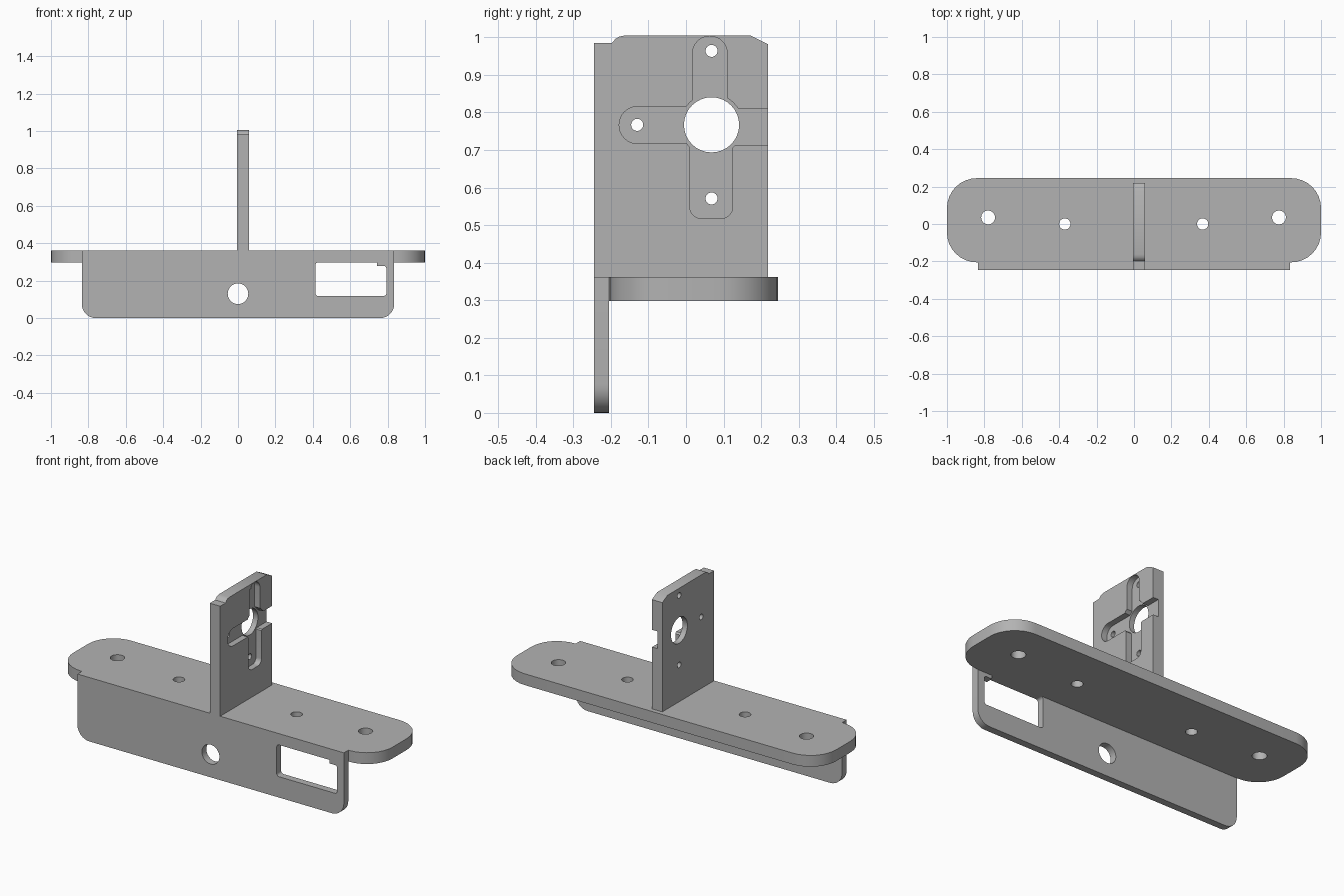
import bpy, bmesh, math
from mathutils import Vector

old = bpy.data.objects.get("Cube")
if old:
    bpy.data.objects.remove(old, do_unlink=True)

grey = bpy.data.materials.new("plain_grey")
grey.use_nodes = True
colour = (0.45, 0.45, 0.45, 1)
grey.diffuse_color = colour
grey.node_tree.nodes["Principled BSDF"].inputs["Base Color"].default_value = colour


def rounded(corners, steps=8):
    """Outline from (u, v, radius) corners, each filleted by its radius."""
    out = []
    for i, (u, v, r) in enumerate(corners):
        p = Vector((u, v))
        if r == 0:
            out.append(p)
            continue
        a = (Vector(corners[i - 1][:2]) - p).normalized()
        b = (Vector(corners[(i + 1) % len(corners)][:2]) - p).normalized()
        half = a.angle(b) / 2
        centre = p + (a + b).normalized() * r / math.sin(half)
        start = p + a * r / math.tan(half) - centre
        end = p + b * r / math.tan(half) - centre
        sweep = math.atan2(start.x * end.y - start.y * end.x, start.dot(end))
        for k in range(steps + 1):
            t = sweep * k / steps
            c, s = math.cos(t), math.sin(t)
            out.append(centre + Vector((start.x * c - start.y * s,
                                        start.x * s + start.y * c)))
    return out


def rect(u0, v0, u1, v1, r=0.0):
    return rounded([(u0, v0, r), (u1, v0, r), (u1, v1, r), (u0, v1, r)])


def circle(u, v, r, n=32):
    return [Vector((u + r * math.cos(math.tau * k / n),
                    v + r * math.sin(math.tau * k / n))) for k in range(n)]


def prism(name, outline, axis, lo, hi):
    """Extrude a flat outline along one axis from lo to hi."""
    place = {"x": lambda p, d: (d, p.x, p.y),
             "y": lambda p, d: (p.x, d, p.y),
             "z": lambda p, d: (p.x, p.y, d)}[axis]
    bm = bmesh.new()
    low = [bm.verts.new(place(p, lo)) for p in outline]
    high = [bm.verts.new(place(p, hi)) for p in outline]
    bm.faces.new(low)
    bm.faces.new(high)
    for i in range(len(low)):
        bm.faces.new((low[i - 1], low[i], high[i], high[i - 1]))
    bmesh.ops.recalc_face_normals(bm, faces=bm.faces)
    mesh = bpy.data.meshes.new(name)
    bm.to_mesh(mesh)
    bm.free()
    mesh.materials.append(grey)
    obj = bpy.data.objects.new(name, mesh)
    bpy.context.collection.objects.link(obj)
    return obj


def plate(name, outline, axis, lo, hi, cuts):
    """Prism with (outline, cut_lo, cut_hi) pieces removed."""
    obj = prism(name, outline, axis, lo, hi)
    cutters = [prism("cutter", o, axis, a, b) for o, a, b in cuts]
    for cutter in cutters:
        cutter.hide_render = True
        mod = obj.modifiers.new("cut", "BOOLEAN")
        mod.operation = "DIFFERENCE"
        mod.solver = "EXACT"
        mod.object = cutter
    bpy.context.view_layer.update()
    graph = bpy.context.evaluated_depsgraph_get()
    baked = bpy.data.meshes.new_from_object(obj.evaluated_get(graph))
    obj.modifiers.clear()
    obj.data = baked
    for cutter in cutters:
        bpy.data.objects.remove(cutter, do_unlink=True)
    bpy.ops.object.select_all(action="DESELECT")
    obj.select_set(True)
    bpy.context.view_layer.objects.active = obj
    bpy.ops.object.shade_smooth_by_angle(angle=math.radians(30))
    return obj


# Horizontal mounting flange with screw holes
flange_holes = [(-0.78, 0.035, 0.037), (0.775, 0.035, 0.037),
                (-0.37, 0, 0.03), (0.367, 0, 0.03)]
plate("mounting_flange", rect(-1, -0.205, 1, 0.245, 0.16), "z", 0.298, 0.362,
      [(circle(*h), 0.2, 0.5) for h in flange_holes])

# Front apron with a round hole and a stepped window
apron = rounded([(-0.835, 0, 0.075), (0.835, 0, 0.075),
                 (0.835, 0.362, 0), (-0.835, 0.362, 0)])
window = rounded([(0.414, 0.118, 0.015), (0.793, 0.118, 0.015),
                  (0.793, 0.278, 0.012), (0.744, 0.278, 0),
                  (0.744, 0.298, 0), (0.414, 0.298, 0.015)])
plate("front_apron", apron, "y", -0.245, -0.205,
      [(circle(0, 0.13, 0.055), -0.4, 0), (window, -0.4, 0)])

# Upright plate with a cross-shaped recess and four through holes
upright = rounded([(-0.245, 0.362, 0), (0.219, 0.362, 0), (0.219, 0.981, 0),
                   (0.172, 1.005, 0), (-0.163, 1.005, 0), (-0.178, 1.002, 0),
                   (-0.188, 0.996, 0), (-0.197, 0.985, 0), (-0.245, 0.985, 0)])
cy, cz = 0.068, 0.767
recesses = [rect(0.017, cz, 0.11, 1.003, 0.046),
            rect(-0.178, 0.717, 0.1, 0.816, 0.049),
            rect(0.01, 0.518, 0.124, cz, 0.03),
            rect(cy, 0.712, 0.3, 0.81),
            circle(cy, cz, 0.083)]
holes = [(cy, cz, 0.0735), (cy, 0.964, 0.016),
         (-0.13, cz, 0.016), (cy, 0.571, 0.016)]
plate("upright_plate", upright, "x", -0.005, 0.06,
      [(o, 0.026, 0.2) for o in recesses]
      + [(circle(*h), -0.2, 0.3) for h in holes])
